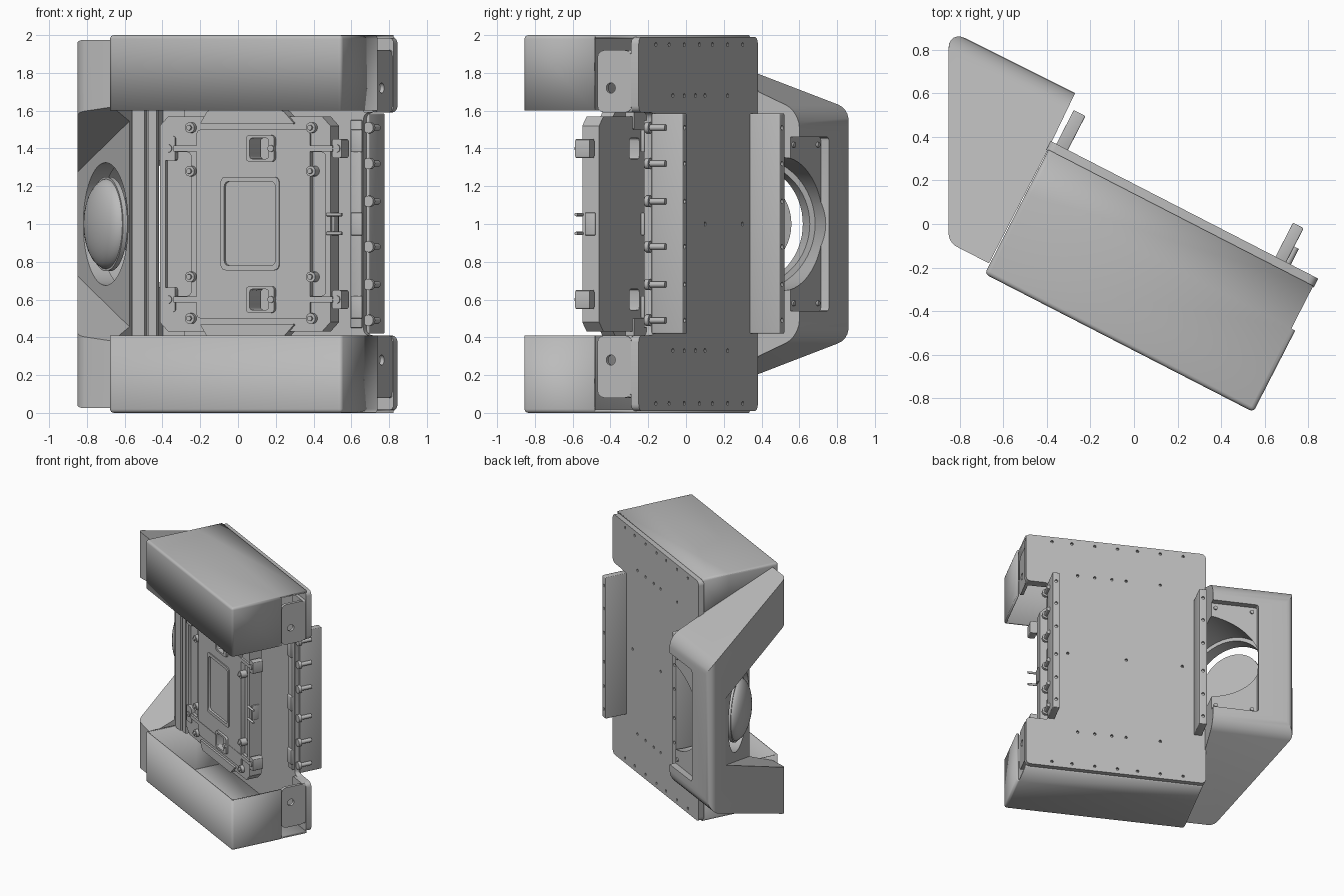
import bpy, bmesh, math
from mathutils import Matrix, Vector

cube = bpy.data.objects.get("Cube")
if cube:
    bpy.data.objects.remove(cube, do_unlink=True)

grey = bpy.data.materials.new("light grey")
grey.use_nodes = True
GREY = (0.5, 0.5, 0.5, 1)
grey.diffuse_color = GREY
grey.node_tree.nodes["Principled BSDF"].inputs["Base Color"].default_value = GREY

# Housing frame: u along the front, v towards the back plate
HOUSING = Matrix.Translation((-0.68, -0.22, 0)) @ Matrix.Rotation(math.radians(-27.2), 4, 'Z')
WORLD = Matrix()


def activate(ob):
    bpy.ops.object.select_all(action='DESELECT')
    ob.select_set(True)
    bpy.context.view_layer.objects.active = ob


def round_edges(bm, edges, radius, segments):
    bmesh.ops.bevel(bm, geom=edges, offset=radius, segments=segments, profile=0.5, affect='EDGES')


def finish(name, bm, frame, bevel=0, segments=3, axis=None):
    """Turn a bmesh into an object; optionally round all edges or those along one axis."""
    bmesh.ops.recalc_face_normals(bm, faces=bm.faces)
    if bevel:
        round_edges(bm, [e for e in bm.edges if axis is None or
                         abs((e.verts[1].co - e.verts[0].co).normalized()[axis]) > 0.99],
                    bevel, segments)
    mesh = bpy.data.meshes.new(name)
    bm.to_mesh(mesh)
    bm.free()
    mesh.materials.append(grey)
    ob = bpy.data.objects.new(name, mesh)
    bpy.context.collection.objects.link(ob)
    ob.matrix_world = frame
    activate(ob)
    bpy.ops.object.shade_smooth_by_angle(angle=math.radians(30))
    return ob


def cube_mesh(u, v, z):
    bm = bmesh.new()
    bmesh.ops.create_cube(bm, size=1)
    for p in bm.verts:
        p.co = [(a + b) / 2 + c * (b - a) for (a, b), c in zip((u, v, z), p.co)]
    return bm


def box(name, u, v, z, bevel=0, axis=None):
    return finish(name, cube_mesh(u, v, z), HOUSING, bevel, 3, axis)


def plate(name, outline, v, bevel=0):
    """Extrude an outline in (u, z) across the depth range v."""
    bm = bmesh.new()
    face = bm.faces.new([bm.verts.new((a, v[0], c)) for a, c in outline])
    out = bmesh.ops.extrude_face_region(bm, geom=[face])["geom"]
    bmesh.ops.translate(bm, vec=(0, v[1] - v[0], 0),
                        verts=[g for g in out if isinstance(g, bmesh.types.BMVert)])
    return finish(name, bm, HOUSING, bevel, 4, 1)


def rods(name, starts, direction, length, radius, frame=HOUSING, sides=16):
    """Several equal cylinders in one object."""
    bm = bmesh.new()
    d = Vector(direction).normalized()
    turn = d.to_track_quat('Z', 'Y').to_matrix().to_4x4()
    for s in starts:
        place = Matrix.Translation(Vector(s) + d * length / 2) @ turn
        bmesh.ops.create_cone(bm, cap_ends=True, segments=sides, radius1=radius,
                              radius2=radius, depth=length, matrix=place)
    return finish(name, bm, frame)


def cut(ob, *cutters):
    for c in cutters:
        c.hide_render = True
        mod = ob.modifiers.new("cut", 'BOOLEAN')
        mod.operation, mod.solver, mod.object = 'DIFFERENCE', 'EXACT', c
        bpy.context.view_layer.update()
        activate(ob)
        bpy.ops.object.modifier_apply(modifier=mod.name)
        bpy.data.objects.remove(c, do_unlink=True)
    activate(ob)
    bpy.ops.object.shade_smooth_by_angle(angle=math.radians(30))


def slice_mesh(bm, co, no, clear):
    bmesh.ops.bisect_plane(bm, geom=bm.verts[:] + bm.edges[:] + bm.faces[:], plane_co=co,
                           plane_no=no, clear_outer=clear)


def mirrored(z):
    """A height range and its reflection about the middle."""
    return ((z[0], z[1]), (2 - z[1], 2 - z[0]))


# Upper and lower covers: thin rounded shells, open to the middle, the back and part of the end
for name, z, rim, side in (("upper", (1.3, 2.0), 1.6, -1), ("lower", (0, 0.7), 0.41, 1)):
    bm = cube_mesh((0, 1.385), (-0.01, 0.9), z)
    round_edges(bm, bm.edges[:], 0.02, 3)
    slice_mesh(bm, (0, 0, rim), (0, 0, side), True)
    slice_mesh(bm, (0, 0.63, 0), (0, 1, 0), True)
    slice_mesh(bm, (0, 0.41, 0), (0, 1, 0), False)
    bmesh.ops.delete(bm, context='FACES', geom=[
        f for f in bm.faces if f.calc_center_median().x > 1.366 and f.calc_center_median().y > 0.41])
    shell = finish(name + "_cover", bm, HOUSING).modifiers.new("wall", 'SOLIDIFY')
    shell.thickness, shell.offset = 0.018, -1
for name, z, hole in (("upper", (1.59, 1.92), 1.72), ("lower", (0.08, 0.41), 0.28)):
    tab = box(name + "_end_bracket", (1.34, 1.363), (0.42, 0.625), z, 0.04, 0)
    cut(tab, rods("hole", [(1.2, 0.5, hole)], (1, 0, 0), 0.3, 0.027))
    box(name + "_bracket_foot", (1.2, 1.36), (0.6, 0.625), z, 0.01, 1)

# Back plate, notched on the right, with screw holes
back = plate("back_plate", [(-0.01, 0.01), (1.37, 0.01), (1.37, 0.41), (1.19, 0.41),
                            (1.19, 1.59), (1.37, 1.59), (1.37, 1.99), (-0.01, 1.99)],
             (0.625, 0.67), 0.035)
holes = []
for y in (-0.16, -0.09, -0.01, 0.07, 0.14, 0.22, 0.3):
    holes += [((0.375 - y) / 0.457, 0.65, z) for z in (0.05, 1.95)]
for y in (-0.07, -0.01, 0.05, 0.1, 0.22):
    holes += [((0.375 - y) / 0.457, 0.65, z) for z in (0.33, 1.68)]
holes += [(u, 0.65, 1) for u in (0.17, 0.6, 1.05)]
cut(back, rods("screw_holes", holes, (0, 1, 0), 0.1, 0.011, sides=10))

# Mounting flanges behind the plate, with bolts
bolt_heights = (0.49, 0.68, 0.88, 1.12, 1.32, 1.51)
for name, u in (("left_flange", (0.02, 0.08)), ("right_flange", (1.15, 1.205))):
    flange = box(name, u, (0.66, 0.845), (0.42, 1.585), 0.006)
    cut(flange, rods("holes", [(sum(u) / 2, 0.83, z) for z in bolt_heights], (0, 1, 0), 0.1, 0.012))
rods("standoffs", [(1.213, 0.65, z) for z in bolt_heights], (0, 1, 0), 0.1, 0.016)
rods("standoff_heads", [(1.213, 0.635, z) for z in bolt_heights], (0, 1, 0), 0.025, 0.03)
box("edge_strip", (1.12, 1.185), (0.605, 0.63), (0.45, 1.55), 0.005)
for z in (0.56, 1.0, 1.44):
    box("edge_connector", (1.13, 1.195), (0.59, 0.61), (z - 0.06, z + 0.06), 0.005)

# Upright strips at the left of the opening
box("left_upright", (0.01, 0.085), (0.24, 0.27), (0.4, 1.61))
box("left_upright_step", (0.10, 0.15), (0.25, 0.28), (0.4, 1.61))
box("left_upright_web", (0.075, 0.11), (0.27, 0.29), (0.4, 1.61))


def fu(x):
    """u of a point on the front panel that sits at this x."""
    return (x + 0.575) / 0.889


# Front panel: chamfered base, raised centre with a framed recess
c, lo, hi, bot, top = 0.05, 0.175, 1.19, 0.43, 1.57
base = plate("panel_base", [(lo + c, bot), (hi - c, bot), (hi, bot + c), (hi, top - c),
                            (hi - c, top), (lo + c, top), (lo, top - c), (lo, bot + c)],
             (0.242, 0.342))
cut(base, *[box("side_recess", u, (0.2, 0.265), (0.62, 1.38), 0.02, 1)
            for u in ((0.21, 0.36), (1.04, 1.16))])
centre = box("panel_centre", (fu(-0.22), fu(0.38)), (0.23, 0.29), (0.5, 1.5), 0.025, 1)
frame = box("window_frame", (fu(-0.09), fu(0.22)), (0.222, 0.25), (0.755, 1.25), 0.03, 1)
for part in (centre, frame):
    cut(part, box("window", (fu(-0.07), fu(0.20)), (0.15, 0.24), (0.78, 1.225), 0.025, 1))

# Panel fittings, the same above and below
for z in mirrored((1.5, 1.61)):
    edge, far = (1.53, 1.6) if z[0] > 1 else (0.47, 0.4)
    plate("panel_handle", [(fu(-0.2), edge), (fu(0.3), edge), (fu(0.24), far), (fu(-0.16), far)],
          (0.225, 0.3), 0.01)
    box("panel_ledge", (fu(-0.31), fu(0.14)), (0.28, 0.35), z, 0.01, 1)
for z in mirrored((1.33, 1.47)):
    m = sum(z) / 2
    clamp = box("clamp", (fu(0.05), fu(0.2)), (0.21, 0.26), z, 0.02, 1)
    for part in (clamp, centre, base):
        cut(part, box("clamp_opening", (fu(0.07), fu(0.17)), (0.1, 0.5),
                      (z[0] + 0.015, z[1] - 0.015), 0.015, 1))
    for x, w, h in ((-0.37, 0.035, 0.065), (0.52, 0.025, 0.05)):
        box("side_lug", (fu(x - w), fu(x + w)), (0.235, 0.32), (m - h, m + h), 0.012, 1)
        rods("lug_screw", [(fu(x), 0.228, m)], (0, 1, 0), 0.05, 0.021)
    rods("clamp_screw", [(fu(0.185), 0.2, m)], (0, 1, 0), 0.03, 0.018)
    box("panel_rib_left", (fu(-0.34), fu(0.05)), (0.227, 0.26), (m - 0.015, m + 0.015))
    box("panel_rib_right", (fu(0.2), fu(0.5)), (0.227, 0.26), (m - 0.015, m + 0.015))
bosses = [(fu(x), 0.215, z) for x in (-0.25, 0.39) for z in (0.5, 0.72, 1.28, 1.51)]
rods("panel_bosses", bosses, (0, 1, 0), 0.08, 0.028)
rods("panel_boss_pins", [(u, v - 0.012, z) for u, v, z in bosses], (0, 1, 0), 0.03, 0.014)
rods("end_pins", [(1.17, 0.24, z) for z in (0.95, 1.05)], (1, 0, 0), 0.09, 0.009)
box("end_pin_block", (1.17, 1.2), (0.26, 0.32), (0.94, 1.06), 0.005)

# Side module: tall wedge whose top and bottom close in towards the back plate side
bm = bmesh.new()
rings = []
outline = [(-0.85, -0.085), (-0.665, -0.18), (-0.395, 0.34), (-0.27, 0.6), (-0.85, 0.89)]
to_housing = HOUSING.inverted()
for s in (-1, 1):
    rings.append([bm.verts.new((x, y, 1 + s * (0.993 - 0.433 * (to_housing @ Vector((x, y, 0))).y)))
                  for x, y in outline])
    bm.faces.new(rings[-1])
for i in range(len(outline)):
    j = (i + 1) % len(outline)
    bm.faces.new((rings[0][i], rings[0][j], rings[1][j], rings[1][i]))
bmesh.ops.recalc_face_normals(bm, faces=bm.faces)
round_edges(bm, [e for e in bm.edges if all(p.co.y > 0.55 for p in e.verts)
                 and any(p.co.x < -0.5 for p in e.verts)], 0.085, 6)
round_edges(bm, [e for e in bm.edges if all(p.co.y < 0 and p.co.x < -0.8 for p in e.verts)], 0.04, 5)
module = finish("side_module", bm, WORLD)

# Flared recess open to the front and side
bm = bmesh.new()
for x, y, h in ((-0.855, 0.71, 0.27), (-0.487, -0.23, 0.63), (-1.05, -0.3, 0.69), (-1.05, 0.71, 0.27)):
    for s in (-1, 1):
        bm.verts.new((x, y, 1 + s * h))
bmesh.ops.convex_hull(bm, input=bm.verts)
recess = finish("recess", bm, WORLD)

# Round bore, wider at the rear, and a shallow pocket in the back wall
axis = Vector((0.93, 0.365, 0)).normalized()
hub = Vector((-0.69, 0.32, 1))
cut(module, recess,
    box("pocket", (-0.36, 0.1), (0.865, 1.0), (0.54, 1.46), 0.02, 1),
    rods("bore", [hub - axis * 0.2], axis, 1.2, 0.325, WORLD, 64),
    rods("rear_bore", [hub + axis * 0.09], axis, 1.0, 0.355, WORLD, 64))
rods("pocket_screws", [(u, 0.86, z) for u in (-0.32, -0.04) for z in (0.58, 1.42)],
     (0, 1, 0), 0.015, 0.015)

# Domed lens in the bore
bm = bmesh.new()
bmesh.ops.create_uvsphere(bm, u_segments=40, v_segments=20, radius=1)
slice_mesh(bm, (0, 0, 0), (0, 0, -1), True)
bmesh.ops.holes_fill(bm, edges=[e for e in bm.edges if e.is_boundary])
turn = (-axis).to_track_quat('Z', 'Y').to_matrix().to_4x4()
bmesh.ops.transform(bm, verts=bm.verts,
                    matrix=Matrix.Translation(hub) @ turn @ Matrix.Diagonal((0.24, 0.24, 0.1, 1)))
finish("lens_dome", bm, WORLD)
rods("lens_rim", [hub - axis * 0.01], axis, 0.025, 0.25, WORLD, 48)
